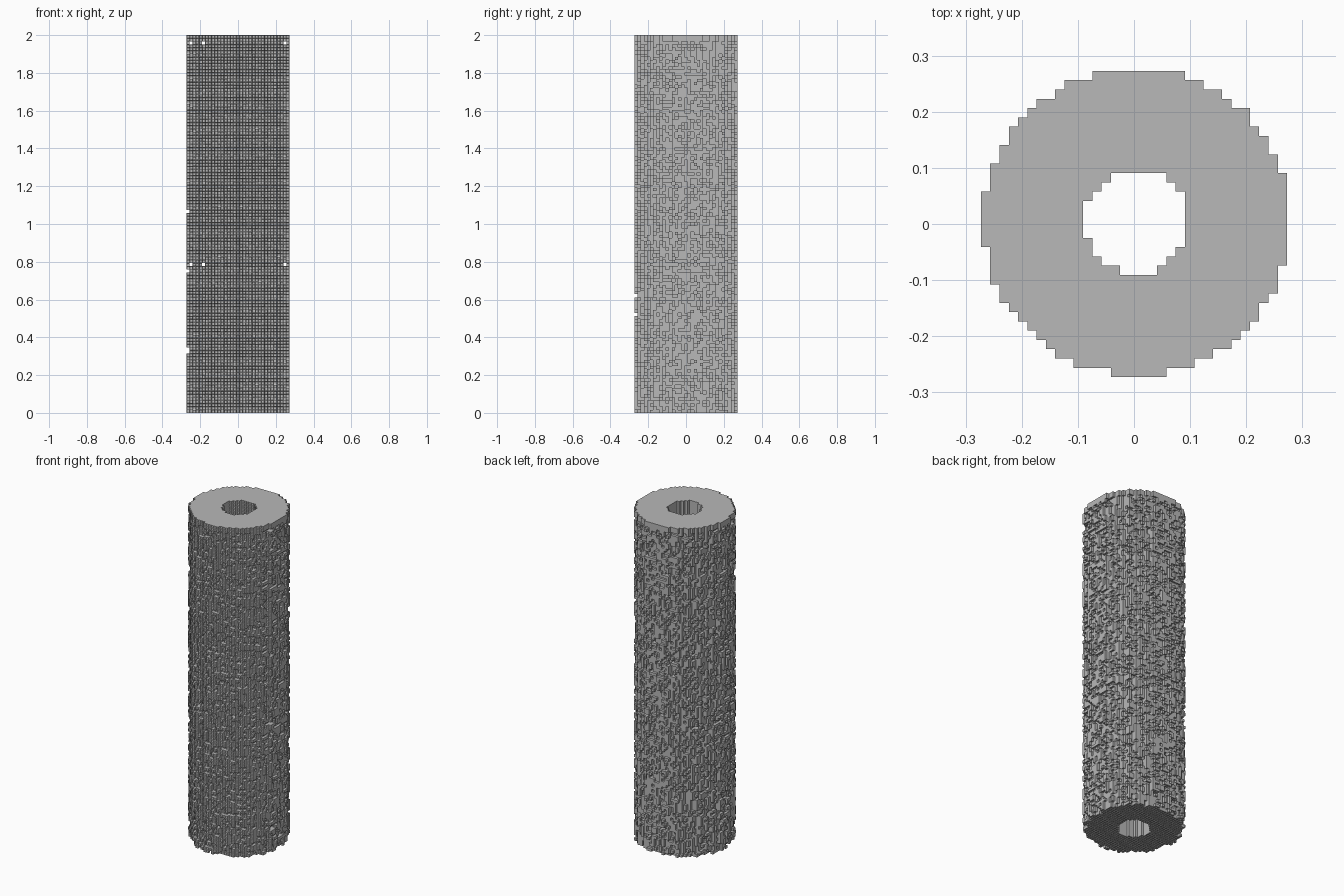
import bpy
import bmesh
import random
from mathutils import Vector

random.seed(7)
cube = bpy.data.objects.get("Cube")
if cube:
    bpy.data.objects.remove(cube, do_unlink=True)

N, LAYERS = 33, 121              # blocks across and blocks high
SIZE = 2 / LAYERS
CENTRE = 16.3
OUTER, BORE = 273.8, 32          # squared radii in blocks
CAP = LAYERS - 2                 # the top layers are left whole

stone = bpy.data.materials.new("plain_grey")
stone.use_nodes = True
grey = (0.48, 0.48, 0.48, 1)
stone.diffuse_color = grey
stone.node_tree.nodes["Principled BSDF"].inputs["Base Color"].default_value = grey


def rim_of(cells, solid):
    """Cells that have a side neighbour outside the solid disc."""
    return {(i, j) for i, j in cells
            if not {(i + 1, j), (i - 1, j), (i, j + 1), (i, j - 1)} <= solid}


# Ring cross-section, with its two outermost rims
disc = {(i, j) for i in range(N) for j in range(N)
        if (i - CENTRE) ** 2 + (j - CENTRE) ** 2 < OUTER}
ring = {(i, j) for i, j in disc
        if (i - CENTRE) ** 2 + (j - CENTRE) ** 2 > BORE}
rim = rim_of(disc, disc)
second = rim_of(disc - rim, disc - rim)

# Stack the rings, eroding the rims at random below the cap
blocks = set()
for k in range(LAYERS):
    for i, j in sorted(ring):
        loss = 0.52 if (i, j) in rim else 0.1 if (i, j) in second else 0
        if k >= CAP or random.random() >= loss:
            blocks.add((i, j, k))

# Small tunnels from front to back
for k in (47, 118):
    for i in (1, 5, 31):
        blocks -= {(i, j, k) for j in range(N)}

# Surface quads between filled and empty blocks
bm = bmesh.new()
verts = {}


def corner(p):
    if p not in verts:
        x, y, z = p
        verts[p] = bm.verts.new(((x - N / 2) * SIZE, (y - N / 2) * SIZE, z * SIZE))
    return verts[p]


grooved = []
for block in sorted(blocks):
    for axis in range(3):
        u, v = (axis + 1) % 3, (axis + 2) % 3
        for side in (0, 1):
            beyond = list(block)
            beyond[axis] += 2 * side - 1
            if tuple(beyond) in blocks:
                continue
            loop = []
            for a, b in ((0, 0), (1, 0), (1, 1), (0, 1)):
                p = list(block)
                p[axis] += side
                p[u] += a
                p[v] += b
                loop.append(corner(tuple(p)))
            face = bm.faces.new(loop if side else loop[::-1])
            if side == 0 and axis > 0:
                grooved.append(face)

# Front and underside blocks are each outlined by a shallow recess
bm.normal_update()
bmesh.ops.inset_individual(bm, faces=grooved, thickness=SIZE * 0.1,
                           depth=-SIZE * 0.18, use_even_offset=True)

mesh = bpy.data.meshes.new("block_tube")
bm.to_mesh(mesh)
bm.free()
mesh.materials.append(stone)
tube = bpy.data.objects.new("block_tube", mesh)
bpy.context.collection.objects.link(tube)
